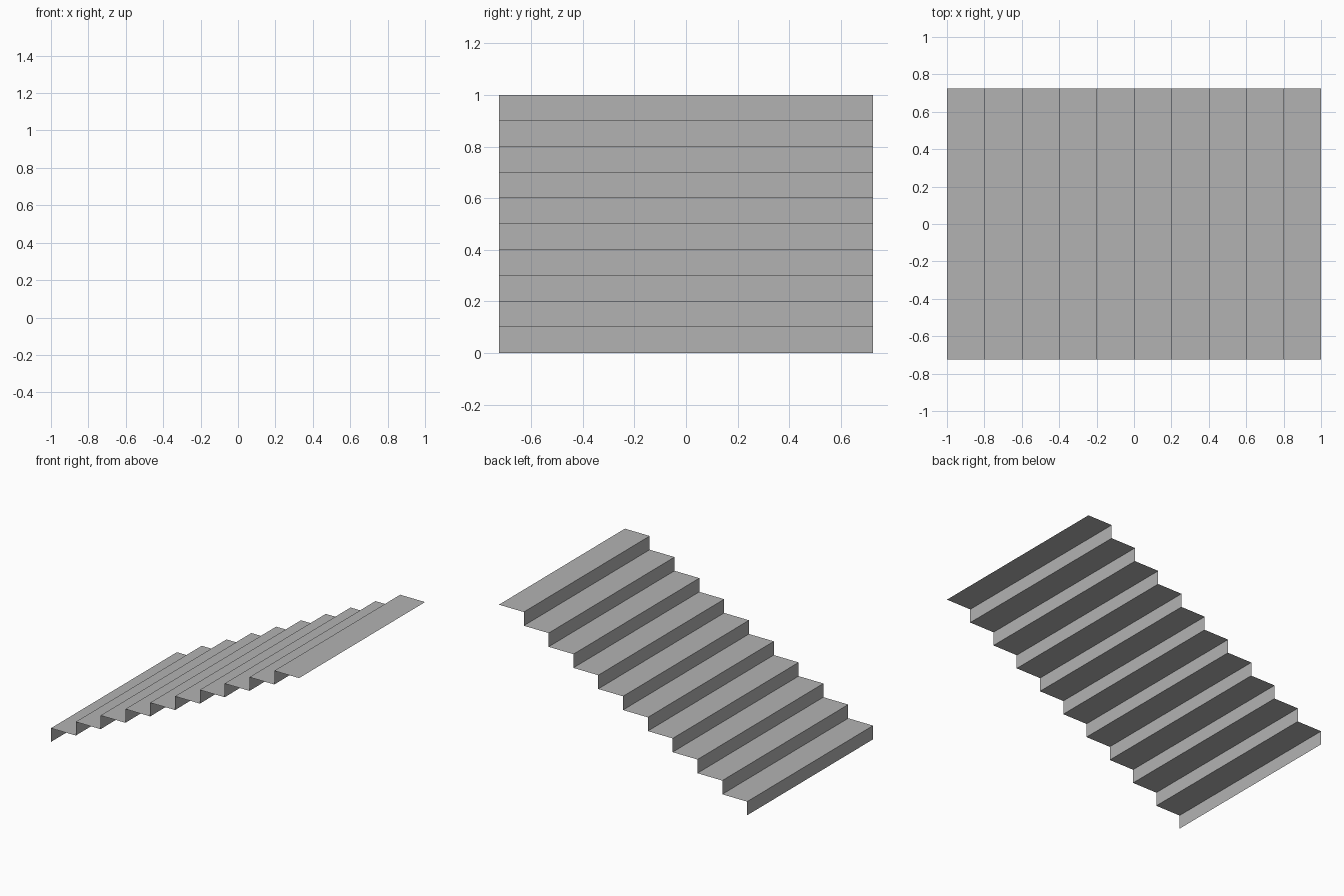
import bpy
import bmesh
from mathutils import Vector

if "Cube" in bpy.data.objects:
    bpy.data.objects.remove(bpy.data.objects["Cube"])

STEPS = 10
RUN, RISE = 0.2, 0.1
HALF_WIDTH = 0.725

# Zigzag side profile: riser then tread, climbing towards +x
profile = [(-1.0, 0.0)]
for i in range(STEPS):
    x, z = -1.0 + i * RUN, (i + 1) * RISE
    profile += [(x, z), (x + RUN, z)]

# Open sheet: sweep the profile across the stair width
bm = bmesh.new()
verts = [bm.verts.new((x, -HALF_WIDTH, z)) for x, z in profile]
edges = [bm.edges.new(pair) for pair in zip(verts, verts[1:])]
swept = bmesh.ops.extrude_edge_only(bm, edges=edges)["geom"]
bmesh.ops.translate(bm, vec=(0, 2 * HALF_WIDTH, 0),
                    verts=[g for g in swept if isinstance(g, bmesh.types.BMVert)])

# Treads face up, risers face -x
bm.normal_update()
outward = Vector((-1, 0, 1))
bmesh.ops.reverse_faces(bm, faces=[f for f in bm.faces if f.normal.dot(outward) < 0])

mesh = bpy.data.meshes.new("stair_flight")
bm.to_mesh(mesh)
bm.free()

# Dark grey finish
grey = bpy.data.materials.new("dark_grey")
grey.diffuse_color = (0.45, 0.45, 0.45, 1.0)
grey.use_nodes = True
grey.node_tree.nodes["Principled BSDF"].inputs["Base Color"].default_value = grey.diffuse_color
mesh.materials.append(grey)

bpy.context.collection.objects.link(bpy.data.objects.new("stair_flight", mesh))
